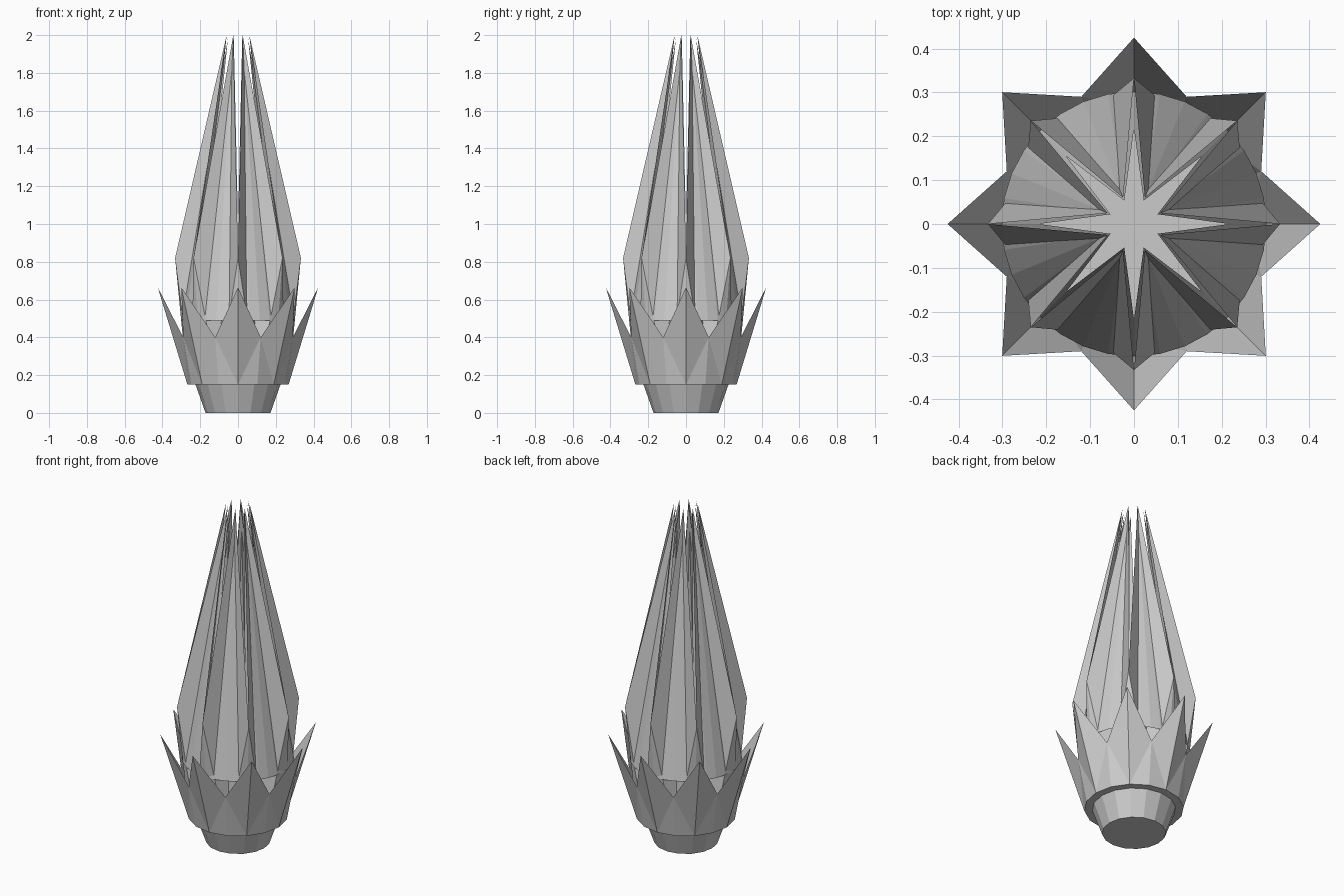
import bpy, bmesh
from math import radians, sin, cos

if "Cube" in bpy.data.objects:
    bpy.data.objects.remove(bpy.data.objects["Cube"])

grey = bpy.data.materials.new("plain_grey")
grey.diffuse_color = (0.6, 0.6, 0.6, 1)
grey.use_nodes = True
grey.node_tree.nodes["Principled BSDF"].inputs["Base Color"].default_value = grey.diffuse_color


def polar(r, deg, z):
    a = radians(deg)
    return (r * cos(a), r * sin(a), z)


def finish(name, bm):
    mesh = bpy.data.meshes.new(name)
    bm.to_mesh(mesh)
    bm.free()
    mesh.materials.append(grey)
    obj = bpy.data.objects.new(name, mesh)
    bpy.context.collection.objects.link(obj)
    return obj


def crown(name, turn, base, notch, tip, rounded=False, floor=False):
    """Ring of eight pointed leaves; base, notch and tip are (radius, height)."""
    bm = bmesh.new()
    ring = [bm.verts.new(polar(base[0], turn + i * 11.25, base[1])) if rounded or i % 2 == 0
            else None for i in range(32)]
    tips = [bm.verts.new(polar(tip[0], turn + k * 45, tip[1])) for k in range(8)]
    notches = [bm.verts.new(polar(notch[0], turn + 22.5 + k * 45, notch[1])) for k in range(8)]
    for k in range(8):
        for side in (1, -1):
            n = notches[k if side == 1 else k - 1]
            a, b, c = (ring[(4 * k + side * j) % 32] for j in range(3))
            if rounded:
                tris = [(a, b, tips[k]), (b, n, tips[k]), (b, c, n)]
            else:
                # Calyx and petals split along the line from notch to leaf foot
                tris = [(a, c, n), (a, n, tips[k])]
            for t in tris:
                bm.faces.new(t if side == 1 else t[::-1])
    if floor:
        bm.faces.new([v for v in ring if v][::-1])
    return finish(name, bm)


# Tapered foot with 16 sides
bm = bmesh.new()
bmesh.ops.create_cone(bm, cap_ends=True, segments=16, radius1=0.172,
                      radius2=0.225, depth=0.15)
bmesh.ops.translate(bm, verts=bm.verts, vec=(0, 0, 0.075))
finish("foot", bm)

# Short flaring leaves around the bud
crown("calyx", 0, (0.268, 0.15), (0.314, 0.4), (0.425, 0.665), floor=True)

# Tall folded petals with ridges between them
crown("outer_petals", 22.5, (0.268, 0.15), (0.333, 0.82), (0.065, 2.0))

# Rounded petals showing through the folds, with an open hem
crown("inner_petals", 22.5, (0.302, 0.49), (0.218, 1.0), (0.058, 1.98), rounded=True)
